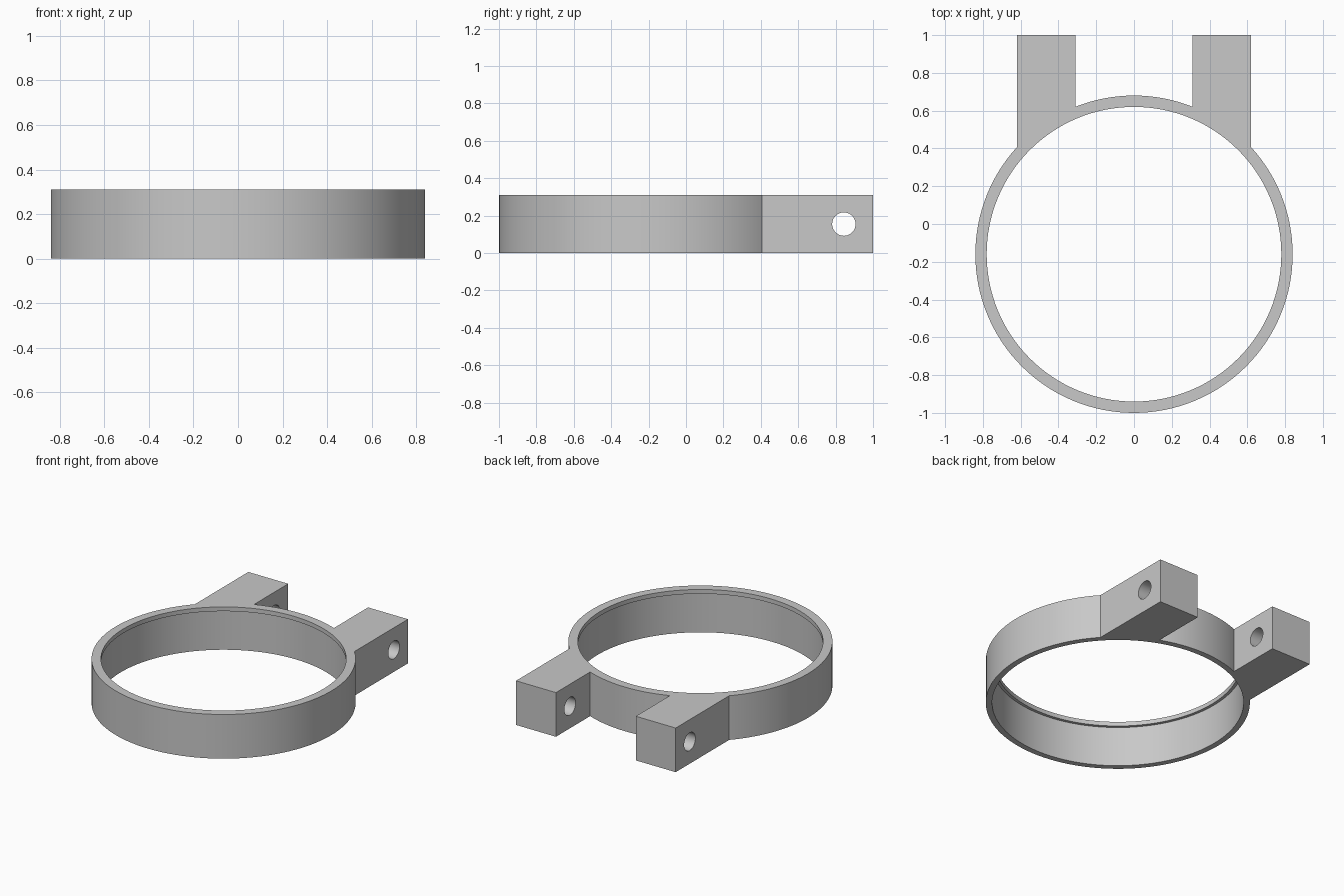
import bpy
import math

HEIGHT = 0.31
CENTER_Y = -0.16
LIP = 0.03

cube = bpy.data.objects.get("Cube")
if cube:
    bpy.data.objects.remove(cube, do_unlink=True)

gray = bpy.data.materials.new("plain gray")
gray.use_nodes = True
gray.diffuse_color = (0.58, 0.58, 0.58, 1)
gray.node_tree.nodes["Principled BSDF"].inputs["Base Color"].default_value = gray.diffuse_color


def cylinder(name, radius, z0, z1):
    """Upright cylinder about the ring axis."""
    bpy.ops.mesh.primitive_cylinder_add(
        vertices=128, radius=radius, depth=z1 - z0, location=(0, CENTER_Y, (z0 + z1) / 2))
    obj = bpy.context.object
    obj.name = name
    return obj


def block(name, x0, x1, y0, y1):
    """Full-height box between the given limits."""
    bpy.ops.mesh.primitive_cube_add(
        size=1, location=((x0 + x1) / 2, (y0 + y1) / 2, HEIGHT / 2))
    obj = bpy.context.object
    obj.name = name
    obj.scale = (x1 - x0, y1 - y0, HEIGHT)
    bpy.ops.object.transform_apply(location=False, rotation=False, scale=True)
    return obj


def combine(target, tool, operation):
    """Apply a boolean and discard the tool."""
    mod = target.modifiers.new(operation.lower(), "BOOLEAN")
    mod.operation = operation
    mod.solver = "EXACT"
    mod.object = tool
    bpy.context.view_layer.objects.active = target
    bpy.ops.object.modifier_apply(modifier=mod.name)
    bpy.data.objects.remove(tool, do_unlink=True)


# Outer body with two clamp lugs at the back
ring = cylinder("clamp_ring", 0.84, 0, HEIGHT)
for side, x0, x1 in (("left", 0.31, 0.62), ("right", -0.62, -0.31)):
    combine(ring, block(side + "_lug", x0, x1, 0.3, 1.0), "UNION")

# Bore, narrower at the top to leave a thin lip
combine(ring, cylinder("main_bore", 0.80, -0.1, HEIGHT - LIP), "DIFFERENCE")
combine(ring, cylinder("lip_bore", 0.78, 0.1, HEIGHT + 0.1), "DIFFERENCE")

# Bolt hole through both lugs
bpy.ops.mesh.primitive_cylinder_add(
    vertices=48, radius=0.0625, depth=2, location=(0, 0.844, HEIGHT / 2),
    rotation=(0, math.pi / 2, 0))
combine(ring, bpy.context.object, "DIFFERENCE")

# Finish
ring.data.materials.clear()
ring.data.materials.append(gray)
for poly in ring.data.polygons:
    poly.material_index = 0
bpy.ops.object.select_all(action="DESELECT")
ring.select_set(True)
bpy.context.view_layer.objects.active = ring
bpy.ops.object.shade_smooth_by_angle(angle=math.radians(30))
